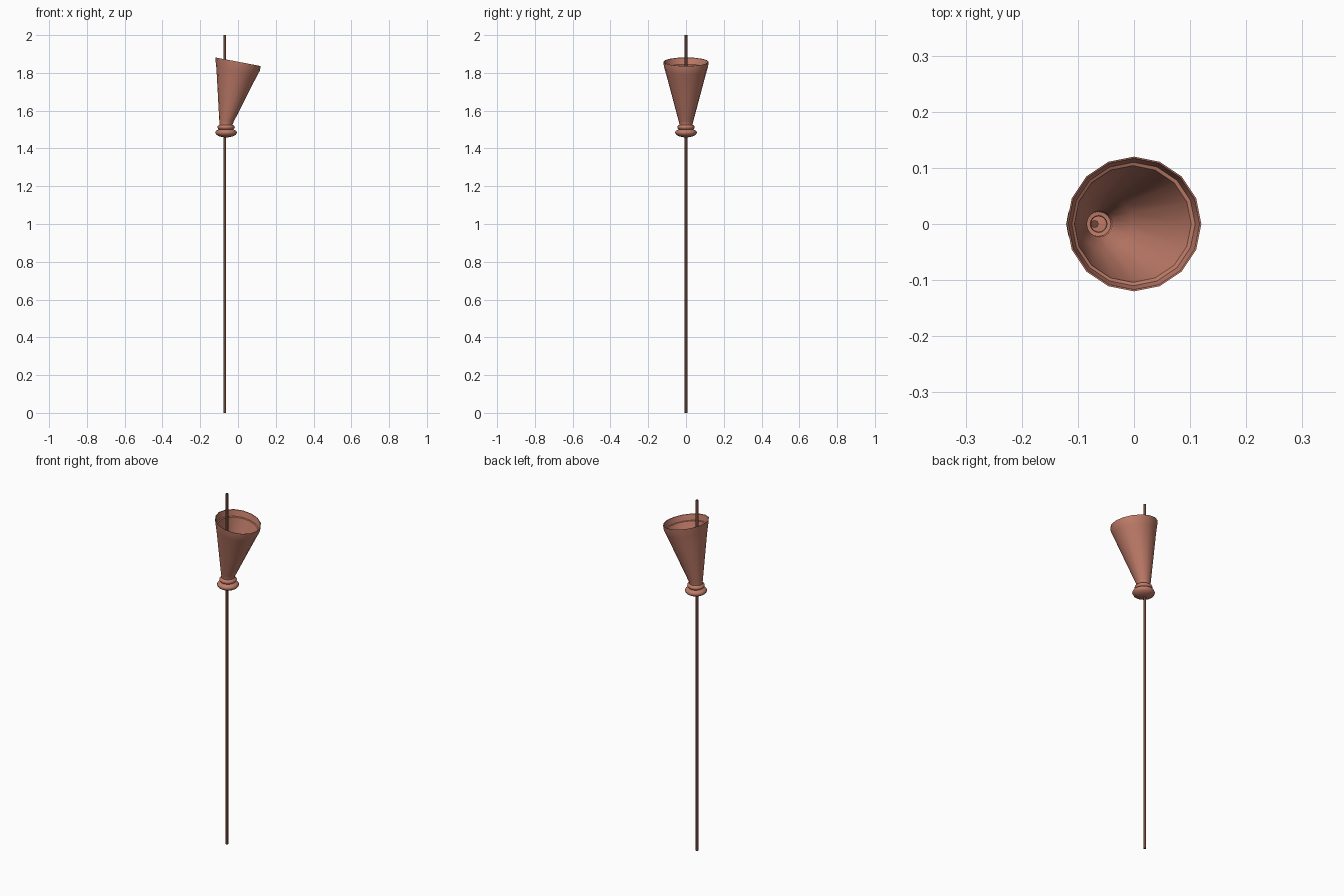
import bpy, bmesh, math

if "Cube" in bpy.data.objects:
    bpy.data.objects.remove(bpy.data.objects["Cube"])


def material(name, rgb):
    m = bpy.data.materials.new(name)
    m.diffuse_color = (*rgb, 1)
    m.use_nodes = True
    m.node_tree.nodes["Principled BSDF"].inputs["Base Color"].default_value = m.diffuse_color
    return m


clay = material("terracotta brown", (0.52, 0.2, 0.14))
wood = material("dark brown", (0.16, 0.062, 0.04))


def loft(name, rings, sides, mat, angle=35):
    """Skin circles given as (centre x, centre z, radius, tilt)."""
    bm = bmesh.new()
    loops = []
    for cx, cz, r, tilt in rings:
        loop = []
        for i in range(sides):
            a = 2 * math.pi * i / sides
            dx = r * math.cos(a)
            loop.append(bm.verts.new((cx + dx, r * math.sin(a), cz - tilt * dx)))
        loops.append(loop)
    for lo, hi in zip(loops, loops[1:]):
        for i in range(sides):
            j = (i + 1) % sides
            bm.faces.new((lo[i], lo[j], hi[j], hi[i]))
    bm.faces.new(loops[0][::-1])
    bm.faces.new(loops[-1])
    bmesh.ops.recalc_face_normals(bm, faces=bm.faces)
    me = bpy.data.meshes.new(name)
    bm.to_mesh(me)
    bm.free()
    me.materials.append(mat)
    ob = bpy.data.objects.new(name, me)
    bpy.context.collection.objects.link(ob)
    bpy.context.view_layer.objects.active = ob
    ob.select_set(True)
    bpy.ops.object.shade_smooth_by_angle(angle=math.radians(angle))
    ob.select_set(False)


# thin straight pole
loft("pole", [(-0.07, 0, 0.007, 0), (-0.07, 2, 0.007, 0)], 8, wood, 50)

# slanted cup: outer wall, raised rim, inner ledge, stepped hollow
c = -0.063
loft("cup", [
    (c, 1.50, 0.034, 0), (c, 1.53, 0.035, 0), (-0.060, 1.545, 0.039, 0.01),
    (-0.010, 1.785, 0.103, 0.15), (-0.005, 1.81, 0.110, 0.17),
    (-0.001, 1.835, 0.117, 0.19), (0, 1.859, 0.12, 0.19),
    (0, 1.858, 0.117, 0.19), (-0.001, 1.825, 0.110, 0.19),
    (-0.002, 1.823, 0.104, 0.18),
    (-0.050, 1.60, 0.048, 0.04), (-0.061, 1.535, 0.023, 0),
    (c, 1.515, 0.022, 0), (c, 1.514, 0.015, 0), (c, 1.50, 0.014, 0),
], 16, clay, 40)

# two rounded collars under the cup
loft("upper_collar", [(c, 1.499, 0.036, 0), (c, 1.505, 0.043, 0), (c, 1.512, 0.046, 0),
                      (c, 1.519, 0.044, 0), (c, 1.526, 0.034, 0), (c, 1.50, 0.022, 0)],
     16, clay, 60)
loft("lower_collar", [(c, 1.459, 0.012, 0), (c, 1.464, 0.036, 0), (c, 1.473, 0.052, 0),
                      (c, 1.484, 0.058, 0), (c, 1.494, 0.053, 0), (c, 1.502, 0.036, 0)],
     16, clay, 60)
